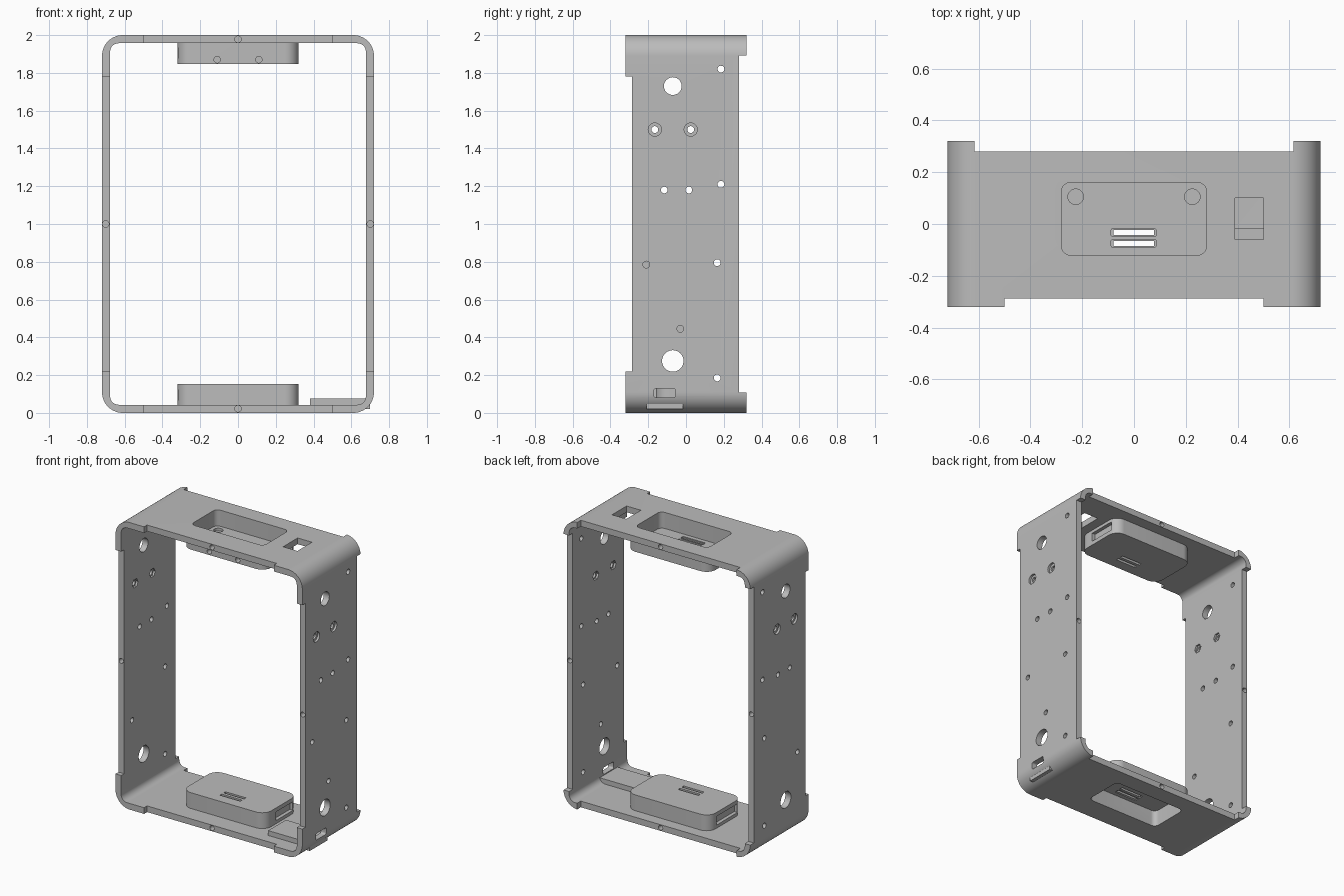
import bpy, bmesh, math

if "Cube" in bpy.data.objects:
    bpy.data.objects.remove(bpy.data.objects["Cube"], do_unlink=True)

grey = bpy.data.materials.new("matte_grey")
grey.use_nodes = True
COLOUR = (0.5, 0.5, 0.5, 1)
grey.diffuse_color = COLOUR
grey.node_tree.nodes["Principled BSDF"].inputs["Base Color"].default_value = COLOUR

W, H, D = 0.72, 2.0, 0.32      # half width, height, half depth
T = 0.043                      # wall thickness


def rect(u0, u1, v0, v1, r=0.0, steps=10):
    """Outline of a rectangle with optional rounded corners."""
    if r == 0:
        return [(u0, v0), (u1, v0), (u1, v1), (u0, v1)]
    pts = []
    centres = [(u1 - r, v1 - r), (u0 + r, v1 - r), (u0 + r, v0 + r), (u1 - r, v0 + r)]
    for i, (cu, cv) in enumerate(centres):
        for k in range(steps + 1):
            a = math.pi / 2 * (i + k / steps)
            pts.append((cu + r * math.cos(a), cv + r * math.sin(a)))
    return pts


def circle(u, v, r, n=24):
    return [(u + r * math.cos(math.tau * k / n), v + r * math.sin(math.tau * k / n))
            for k in range(n)]


def prism(name, outline, axis, lo, hi):
    """Extrude an outline along one axis."""
    place = {"X": lambda u, v, t: (t, u, v),
             "Y": lambda u, v, t: (u, t, v),
             "Z": lambda u, v, t: (u, v, t)}[axis]
    bm = bmesh.new()
    a = [bm.verts.new(place(u, v, lo)) for u, v in outline]
    b = [bm.verts.new(place(u, v, hi)) for u, v in outline]
    bm.faces.new(a)
    bm.faces.new(b)
    n = len(a)
    for i in range(n):
        j = (i + 1) % n
        bm.faces.new((a[i], a[j], b[j], b[i]))
    bmesh.ops.recalc_face_normals(bm, faces=bm.faces)
    mesh = bpy.data.meshes.new(name)
    bm.to_mesh(mesh)
    bm.free()
    mesh.materials.append(grey)
    obj = bpy.data.objects.new(name, mesh)
    bpy.context.collection.objects.link(obj)
    return obj


def combine(target, tool, operation="DIFFERENCE"):
    """Apply a boolean and discard the tool."""
    mod = target.modifiers.new("combine", "BOOLEAN")
    mod.operation = operation
    mod.solver = "EXACT"
    mod.object = tool
    tool.hide_render = True
    bpy.context.view_layer.objects.active = target
    bpy.ops.object.modifier_apply(modifier=mod.name)
    bpy.data.objects.remove(tool, do_unlink=True)


def cut(target, outline, axis, lo, hi):
    combine(target, prism("cutter", outline, axis, lo, hi))


# Rounded frame
frame = prism("frame", rect(-W, W, 0, H, 0.11, 14), "Y", -D, D)
cut(frame, rect(-W + T, W - T, T, H - T, 0.045), "Y", -1, 1)

# Edges set back between the corner lugs
for lo, hi, half_x, end_z in ((-1, -0.287, 0.5, 0.22), (0.28, 1, 0.615, 0.108)):
    cut(frame, rect(-half_x, half_x, -1, 3), "Y", lo, hi)
    cut(frame, rect(-1, 1, end_z, H - end_z), "Y", lo, hi)

# Pin holes in the front and back edges
for x, z in ((0, 0.022), (0, H - 0.022), (-0.7, 1), (0.7, 1)):
    cut(frame, circle(x, z, 0.017, 16), "Y", -0.4, -0.23)
    cut(frame, circle(x, z, 0.017, 16), "Y", 0.22, 0.4)

# Holes through both side walls
through = [(-0.07, 1.73, 0.047), (-0.07, 0.275, 0.057)]
through += [(y, z, 0.018) for y, z in (
    (0.185, 1.82), (-0.165, 1.5), (0.025, 1.5), (-0.115, 1.18), (0.015, 1.18),
    (0.185, 1.21), (0.165, 0.795), (0.165, 0.185))]
for y, z, r in through:
    cut(frame, circle(y, z, r), "X", -1, 1)

# Holes in one wall only
for y, z in ((-0.21, 0.785), (-0.03, 0.445)):
    cut(frame, circle(y, z, 0.018), "X", 0.6, 1)
cut(frame, circle(-0.2, 0.56, 0.018), "X", -1, -0.6)

# Counterbores outside and hexagonal nut seats inside
for y in (-0.165, 0.025):
    for s in (-1, 1):
        cut(frame, circle(y, 1.5, 0.035), "X", *sorted((s * (W - 0.015), s)))
        cut(frame, circle(y, 1.5, 0.032, 6), "X", *sorted((s * 0.6, s * (W - T + 0.014))))

# Window in the top
cut(frame, rect(0.39, 0.5, -0.06, 0.1), "Z", 1.9, 2.1)


def span(top, a, b):
    """Heights measured inward from the top or bottom surface."""
    return (H - b, H - a) if top else (a, b)


# Recessed handle boxes at top and bottom
for top in (True, False):
    box = prism("handle_box", rect(-0.32, 0.32, -0.16, 0.2, 0.07), "Z", *span(top, 0.02, 0.153))
    for s in (-1, 1):
        y0, y1 = (-0.04, 0.15) if s > 0 else (-0.11, 0.12)
        lo, hi = span(top, 0.065, 0.125)
        cut(box, rect(y0, y1, lo, hi), "X", *sorted((s * 0.295, s * 0.5)))
    combine(frame, box, "UNION")
    cut(frame, rect(-0.28, 0.28, -0.12, 0.16, 0.035), "Z", *span(top, -0.1, 0.112))
    for x in (-0.225, 0.225):
        cut(frame, circle(x, 0.105, 0.03), "Z", *span(top, 0.05, 0.13))
    # Strap slots with a shallow rim
    for y in (-0.033, -0.075):
        cut(frame, rect(-0.088, 0.085, y - 0.015, y + 0.015, 0.005, 2), "Z", *span(top, 0.05, 0.118))
        cut(frame, rect(-0.08, 0.077, y - 0.01, y + 0.01), "Z", *span(top, 0.05, 0.2))

# Cord holes in the front of the upper box
for x in (-0.11, 0.11):
    cut(frame, circle(x, 1.87, 0.017, 16), "Y", -0.2, -0.1)

# Raised switch pad on the floor with its side slot
pad = prism("switch_pad", rect(0.38, 0.7, -0.21, -0.015), "Z", 0.02, 0.077)
combine(frame, pad, "UNION")
cut(frame, rect(-0.17, -0.055, 0.082, 0.13, 0.012, 4), "X", 0.6, 1)

# Smooth curves, sharp edges
bpy.ops.object.select_all(action="DESELECT")
frame.select_set(True)
bpy.context.view_layer.objects.active = frame
bpy.ops.object.shade_smooth_by_angle(angle=math.radians(30))
